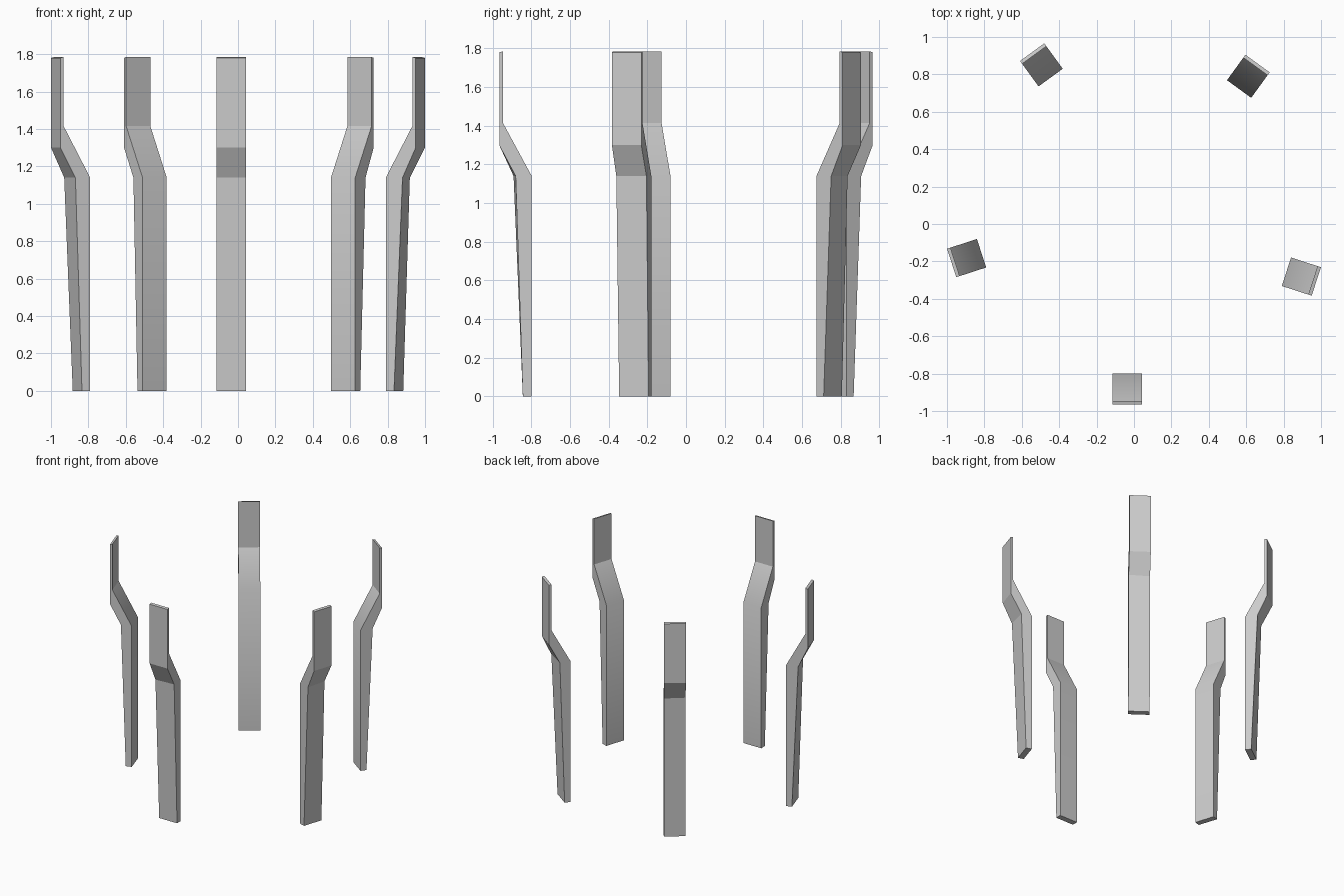
import bpy
from math import radians, cos, sin

if "Cube" in bpy.data.objects:
    bpy.data.objects.remove(bpy.data.objects["Cube"])

CENTRE = (0.016, 0.059)      # ring centre the five posts are arrayed about
SIDES = (-0.132, 0.028)      # tangential limits of each post (set off-centre)

# Side profile (radius, height): up the outer face, down the inner face
PROFILE = [(0.903, 0), (0.945, 1.14), (1.025, 1.30), (1.025, 1.78),
           (1.006, 1.785), (1.006, 1.415), (0.857, 1.14), (0.857, 0)]


def make_post(name, angle):
    """Cranked flat post: one strip of quads across matching profile points."""
    a = radians(angle)
    verts = []
    for i, t in enumerate(SIDES):
        for k, (r, z) in enumerate(PROFILE):
            if k == 1:                      # slight twist at the outer knee
                r += 0.006 - 0.011 * i
            verts.append((CENTRE[0] + r * cos(a) - t * sin(a),
                          CENTRE[1] + r * sin(a) + t * cos(a), z))
    n = len(PROFILE)
    # Front/back/top/bottom faces around the profile
    faces = [(k, k + n, (k + 1) % n + n, (k + 1) % n) for k in range(n)]
    # Edge faces on both sides, outer point paired with inner point
    for k in range(3):
        o, p, q, s = k, k + 1, n - 2 - k, n - 1 - k
        faces.append((o, p, q, s))
        faces.append((s + n, q + n, p + n, o + n))
    mesh = bpy.data.meshes.new(name)
    mesh.from_pydata(verts, [], faces)
    # The lower inner bend is softly shaded
    for k in (5, 6):
        mesh.polygons[k].use_smooth = True
    mesh.update()
    obj = bpy.data.objects.new(name, mesh)
    bpy.context.collection.objects.link(obj)


# Five posts evenly spaced, starting at the front
for i, name in enumerate(("front_post", "right_post", "back_right_post",
                          "back_left_post", "left_post")):
    make_post(name, -90 + 72 * i)
